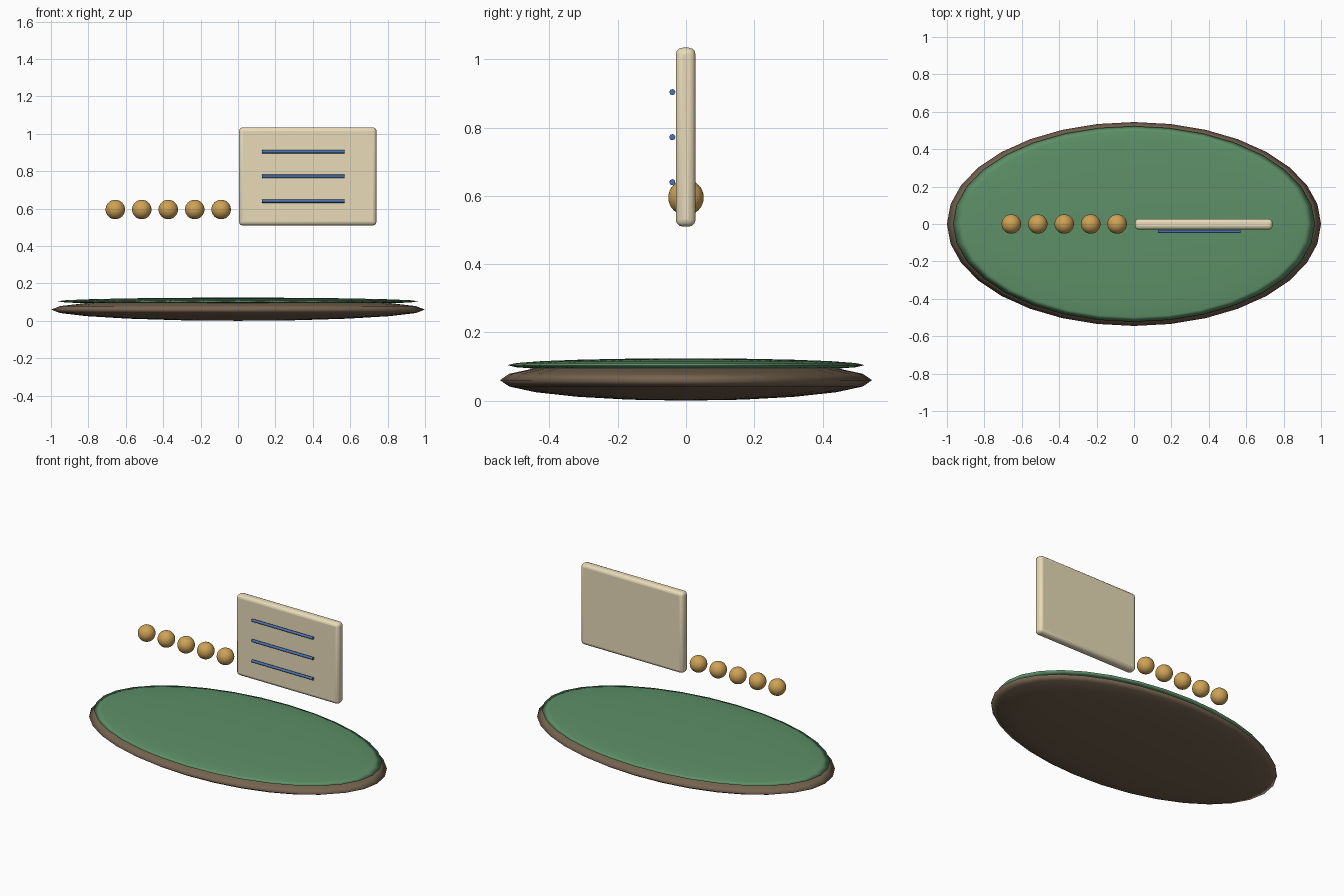
import bpy, math

if "Cube" in bpy.data.objects:
    bpy.data.objects.remove(bpy.data.objects["Cube"])


def material(name, rgb):
    m = bpy.data.materials.new(name)
    m.diffuse_color = (*rgb, 1)
    m.use_nodes = True
    m.node_tree.nodes["Principled BSDF"].inputs["Base Color"].default_value = m.diffuse_color
    return m


def finish(name, mat, smooth=True):
    ob = bpy.context.object
    ob.name = name
    ob.data.materials.append(mat)
    if smooth:
        bpy.ops.object.shade_smooth()
    return ob


def ellipsoid(name, loc, radii, mat, segments=32, rings=16):
    bpy.ops.mesh.primitive_uv_sphere_add(segments=segments, ring_count=rings, radius=1, location=loc)
    bpy.context.object.scale = radii
    bpy.ops.object.transform_apply(location=False, rotation=False, scale=True)
    return finish(name, mat)


brown = material("brown", (0.18, 0.125, 0.08))
green = material("green", (0.109, 0.279, 0.138))
gold = material("gold", (0.62, 0.36, 0.09))
cream = material("cream", (0.81, 0.71, 0.48))
blue = material("blue", (0.07, 0.17, 0.42))

# Flattened oval base with a thinner green top
ellipsoid("base", (0, 0, 0.06), (1.0, 0.545, 0.06), brown, rings=10)
ellipsoid("base_top", (0, 0, 0.104), (0.967, 0.523, 0.02), green, rings=10)

# Row of floating beads
for i in range(5):
    ellipsoid(f"bead_{i + 1}", (-0.656 + i * 0.1415, 0, 0.595), (0.052,) * 3, gold)

# Upright panel with rounded edges
bpy.ops.mesh.primitive_cube_add(size=1, location=(0.373, -0.001, 0.772))
bpy.context.object.scale = (0.735, 0.058, 0.524)
bpy.ops.object.transform_apply(location=False, rotation=False, scale=True)
panel = finish("panel", cream, smooth=False)
bevel = panel.modifiers.new("bevel", "BEVEL")
bevel.width = 0.02
bevel.segments = 3
bpy.ops.object.shade_smooth_by_angle(angle=math.radians(35))

# Thin rods across the front of the panel
for i in range(3):
    bpy.ops.mesh.primitive_cylinder_add(vertices=8, radius=0.009, depth=0.44,
                                        location=(0.349, -0.040, 0.640 + i * 0.132),
                                        rotation=(0, math.pi / 2, 0))
    finish(f"rod_{i + 1}", blue, smooth=False)
    bpy.ops.object.shade_smooth_by_angle(angle=math.radians(50))
